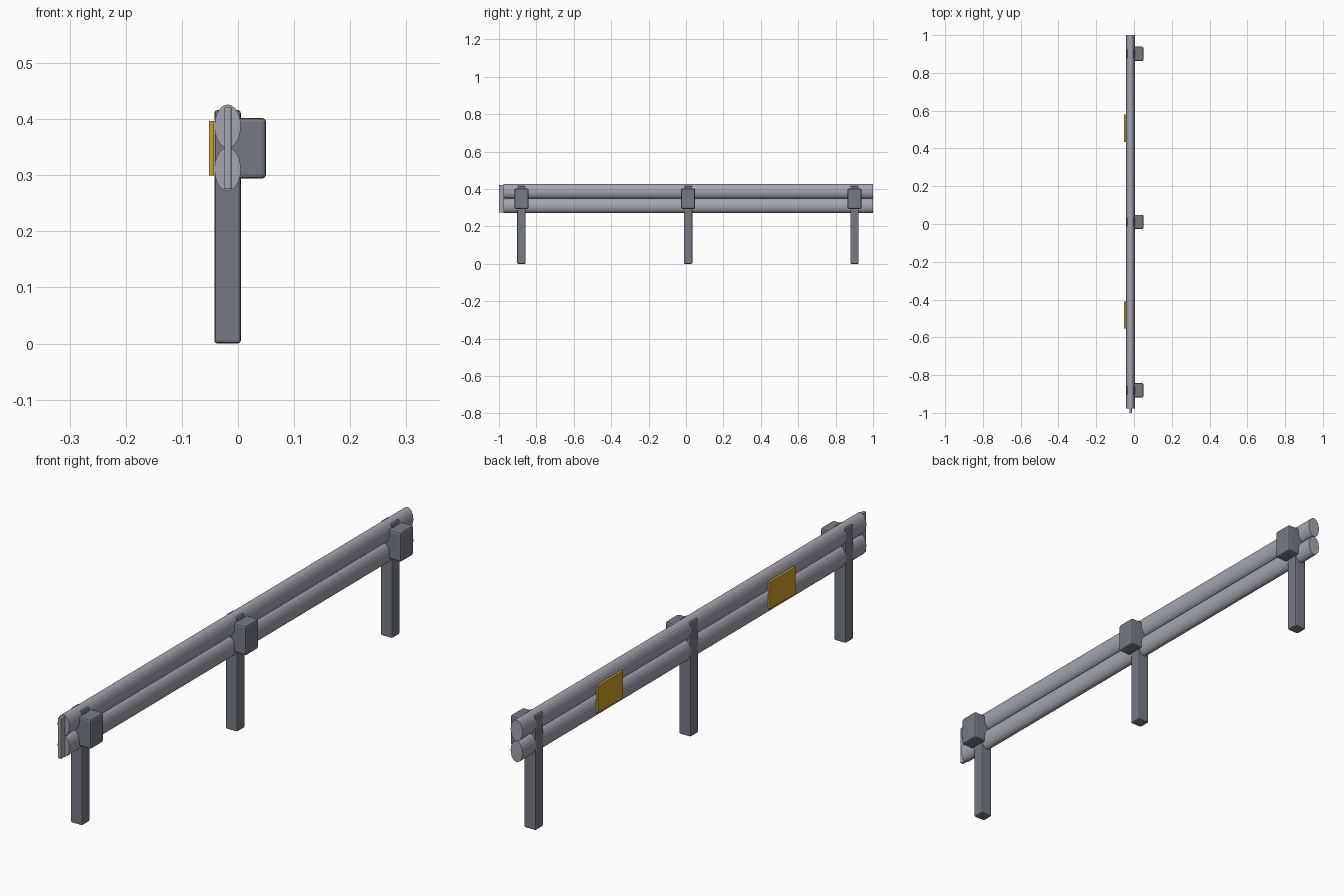
import bpy, bmesh, math
from mathutils import Matrix

if "Cube" in bpy.data.objects:
    bpy.data.objects.remove(bpy.data.objects["Cube"])


def material(name, rgb):
    m = bpy.data.materials.new(name)
    m.diffuse_color = (*rgb, 1)
    m.use_nodes = True
    m.node_tree.nodes["Principled BSDF"].inputs["Base Color"].default_value = m.diffuse_color
    return m


RAIL = material("light galvanised grey", (0.37, 0.38, 0.44))
POST = material("dark steel grey", (0.18, 0.195, 0.235))
YELLOW = material("reflector yellow", (0.60, 0.35, 0.015))


def finish(bm, name, mat):
    mesh = bpy.data.meshes.new(name)
    bm.to_mesh(mesh)
    bm.free()
    mesh.materials.append(mat)
    obj = bpy.data.objects.new(name, mesh)
    bpy.context.collection.objects.link(obj)
    return obj


def box(name, x, y, z, mat, bevel=0.0):
    """Box from (min, max) ranges with optional rounded edges."""
    bm = bmesh.new()
    size = [r[1] - r[0] for r in (x, y, z)]
    mid = [(r[0] + r[1]) / 2 for r in (x, y, z)]
    bmesh.ops.create_cube(bm, size=1, matrix=Matrix.Translation(mid) @ Matrix.Diagonal((*size, 1)))
    if bevel:
        bmesh.ops.bevel(bm, geom=bm.edges[:], offset=bevel, segments=2, profile=0.5, affect='EDGES')
    return finish(bm, name, mat)


def rail(name, z):
    """Long beam with an oval section, running along y."""
    bm = bmesh.new()
    y0, y1 = -0.976, 1.0
    place = (Matrix.Translation((-0.0185, (y0 + y1) / 2, z))
             @ Matrix.Diagonal((0.0235, 1, 0.0385, 1))
             @ Matrix.Rotation(math.pi / 2, 4, 'X'))
    bmesh.ops.create_cone(bm, cap_ends=True, segments=20, radius1=1, radius2=1,
                          depth=y1 - y0, matrix=place)
    return finish(bm, name, RAIL)


# Twin oval rails
rail("upper_rail", 0.3875)
rail("lower_rail", 0.3105)

# Thin splice bar showing at the front end
box("end_bar", (-0.0245, -0.0115), (-1.0, -0.96), (0.275, 0.421), RAIL, 0.002)

# Posts with spacer blocks on the right side
for i, y in enumerate((-0.88, 0.011, 0.901), 1):
    box(f"post_{i}", (-0.042, 0.005), (y - 0.0225, y + 0.0225), (0.0, 0.416), POST, 0.005)
    box(f"spacer_block_{i}", (-0.02, 0.05), (y - 0.0375, y + 0.0375), (0.294, 0.402), POST, 0.007)

# Reflector plates on the left side
for i, y in enumerate((-0.482, 0.507), 1):
    box(f"reflector_{i}", (-0.052, -0.0425), (y - 0.0725, y + 0.0725), (0.299, 0.397), YELLOW, 0.001)
